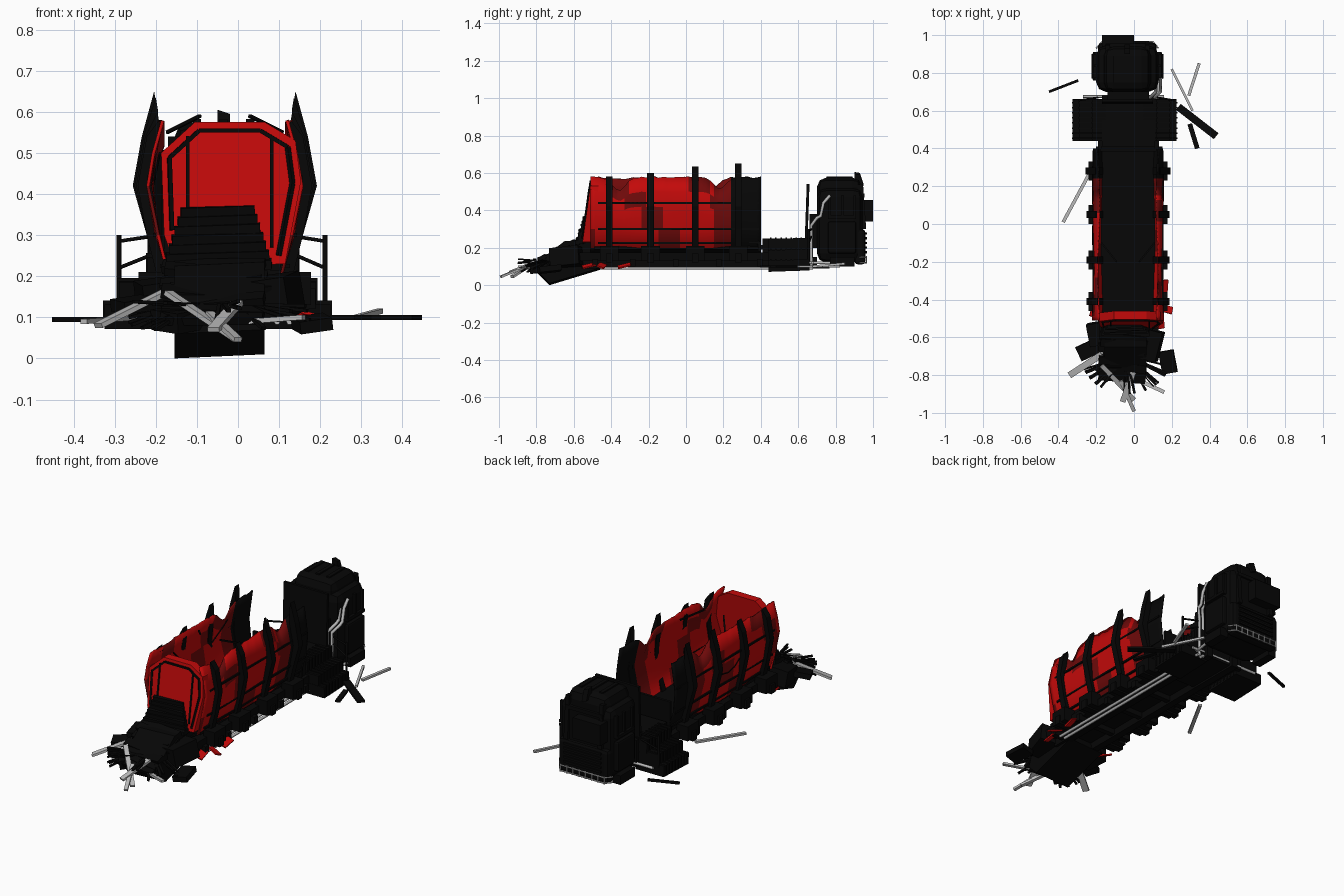
import bpy, bmesh, math, random
from mathutils import Vector, Matrix

random.seed(4)

def material(name, r, g, b):
    m = bpy.data.materials.new(name)
    m.diffuse_color = (r, g, b, 1)
    return m

RED = material("red_paint", 0.55, 0.003, 0.003)
DARK = material("scorched_red", 0.16, 0.003, 0.003)
BLACK = material("charred", 0.002, 0.002, 0.002)
GREY = material("bare_metal", 0.5, 0.5, 0.5)

def finish(name, bm, *mats):
    bmesh.ops.recalc_face_normals(bm, faces=bm.faces)
    me = bpy.data.meshes.new(name)
    bm.to_mesh(me)
    bm.free()
    ob = bpy.data.objects.new(name, me)
    bpy.context.collection.objects.link(ob)
    for m in mats:
        me.materials.append(m)
    return ob

def box(name, lo, hi, mat=BLACK, rot=(0, 0, 0), bevel=0):
    lo, hi = Vector(lo), Vector(hi)
    bm = bmesh.new()
    bmesh.ops.create_cube(bm, size=1, matrix=Matrix.Diagonal((*(hi - lo), 1)))
    if bevel:
        bmesh.ops.bevel(bm, geom=bm.edges[:], offset=bevel, segments=2, profile=0.5, affect='EDGES')
    ob = finish(name, bm, mat)
    ob.location = (lo + hi) / 2
    ob.rotation_euler = [math.radians(a) for a in rot]
    return ob

def beam(name, p, q, w=0.02, h=0.012, mat=BLACK):
    p, q = Vector(p), Vector(q)
    bm = bmesh.new()
    bmesh.ops.create_cube(bm, size=1, matrix=Matrix.Diagonal((w, (q - p).length, h, 1)))
    ob = finish(name, bm, mat)
    ob.location = (p + q) / 2
    ob.rotation_euler = (q - p).to_track_quat('Y', 'Z').to_euler()
    return ob

def tube(name, pts, r, mat=GREY):
    cu = bpy.data.curves.new(name, 'CURVE')
    cu.dimensions = '3D'
    cu.bevel_depth, cu.bevel_resolution, cu.use_fill_caps = r, 1, True
    sp = cu.splines.new('POLY')
    sp.points.add(len(pts) - 1)
    for a, b in zip(sp.points, pts):
        a.co = (*b, 1)
    cu.materials.append(mat)
    ob = bpy.data.objects.new(name, cu)
    bpy.context.collection.objects.link(ob)
    return ob

def plate(name, pts, depth, mat=BLACK):
    """Extrude a closed outline of 3D points along the depth vector."""
    bm = bmesh.new()
    f = bm.faces.new([bm.verts.new(p) for p in pts])
    ext = bmesh.ops.extrude_face_region(bm, geom=[f])
    bmesh.ops.translate(bm, vec=depth, verts=[v for v in ext['geom'] if isinstance(v, bmesh.types.BMVert)])
    return finish(name, bm, mat)

# Burst tank shell: open-topped section with a torn rim
CX = -0.032
HALF = [(0.08, 0.17), (0.14, 0.2), (0.165, 0.3), (0.182, 0.42), (0.175, 0.5), (0.155, 0.58)]
N = 40
bm = bmesh.new()
rows = []
for i in range(N + 1):
    y = -0.51 + 0.91 * i / N
    row = []
    for s in (-1, 1):
        dip = (0.04 + 0.03 * s) * math.exp(-((y + 0.36) / 0.05) ** 2) + 0.06 * math.exp(-((y - 0.16 - 0.02 * s) / 0.05) ** 2)
        rim = dip + random.uniform(0, 0.008)
        half = []
        for k, (hx, z) in enumerate(HALF):
            wave = 0.005 * math.sin(9 * y + 2 * k)
            half.append(bm.verts.new((CX + s * (hx + wave), y, z - rim * max(0, k - 2) / 3)))
        row += half[::-1] if s < 0 else half
    rows.append(row)
for i in range(N):
    for k in range(11):
        f = bm.faces.new((rows[i][k], rows[i][k + 1], rows[i + 1][k + 1], rows[i + 1][k]))
        f.smooth = True
        y = f.calc_center_median().y
        patch = math.sin(14 * y + 1.3 * k)
        f.material_index = 2 if y > 0.24 or 3 < k < 7 else (1 if patch > 0.7 or y > 0.16 else 0)
shell = finish("tank_shell", bm, RED, DARK, BLACK)
sol = shell.modifiers.new("thickness", 'SOLIDIFY')
sol.thickness, sol.offset = 0.008, 0
box("tank_floor", (-0.175, -0.49, 0.19), (0.11, 0.41, 0.215))
box("tank_bulkhead", (-0.18, 0.385, 0.18), (0.12, 0.4, 0.36))

# Leaning octagonal end cap with rim bands
CAP = [(-0.15, 0.22), (-0.18, 0.3), (-0.187, 0.5), (-0.105, 0.575), (0.065, 0.575), (0.14, 0.53), (0.153, 0.43), (0.115, 0.23)]
lean = lambda z: -0.555 + 0.14 * (z - 0.22)
plate("tank_end_cap", [(x, lean(z), z) for x, z in CAP], (0, 0.045, 0), RED)
inner = [(-0.02 + (x + 0.02) * 0.88, 0.4 + (z - 0.4) * 0.88) for x, z in CAP]
for (ax, az), (bx, bz) in zip(inner[1:-1], inner[2:]):
    beam("cap_band", (ax, lean(az) - 0.002, az), (bx, lean(bz) - 0.002, bz), 0.01, 0.01)
for x in (-0.122, 0.082):
    beam("cap_upright", (x, lean(0.27) - 0.002, 0.27), (x, lean(0.54) - 0.002, 0.54), 0.008, 0.008)

# Bent ribs rising past the rim, each on a foot box
for y, top in ((-0.41, 0.58), (-0.19, 0.6), (0.05, 0.635), (0.28, 0.65)):
    for s in (-1, 1):
        grow = 0.012 * (y + 0.41) / 0.69
        out = [(0.165, 0.2), (0.19, 0.3), (0.212 + grow, 0.42), (0.19 + grow, 0.54), (0.16 + grow, top)]
        inn = [(0.155 + grow, top - 0.03), (0.165, 0.52), (0.178, 0.42), (0.16, 0.3), (0.12, 0.18)]
        plate("tank_rib", [(CX + s * x, y - 0.018, z) for x, z in out + inn], (0, 0.036, 0))
        x = CX + s * 0.175
        box("rib_foot", (x - 0.035, y - 0.05, 0.13), (x + 0.035, y + 0.05, 0.21))
        box("foot_lip", (x - 0.045, y - 0.018, 0.12), (x + 0.045, y + 0.018, 0.17))
for s in (-1, 1):
    for hx, z in ((0.184, 0.44), (0.17, 0.3), (0.153, 0.225)):
        beam("side_strap", (CX + s * hx, -0.47, z), (CX + s * hx, 0.39, z), 0.01, 0.01)
    beam("torn_rod", (CX + s * 0.14, -0.1, 0.55), (CX + s * 0.06, -0.2, 0.59), 0.008, 0.008)
tube("hanging_cable", [(-0.19 - 0.03 * math.sin(t * math.pi / 8), -0.3 + t * 0.06, 0.5 - 0.14 * math.sin(t * math.pi / 8)) for t in range(9)], 0.003, BLACK)

# Chassis
box("chassis_deck", (-0.19, -0.58, 0.13), (0.13, 0.44, 0.175))
for x in (-0.13, 0.04):
    box("frame_rail", (x, -0.56, 0.09), (x + 0.04, 0.7, 0.15))
for y in (-0.5, -0.3, -0.07, 0.16, 0.38):
    box("cross_member", (-0.2, y, 0.1), (0.15, y + 0.03, 0.14))
for x in (0.095, 0.125):
    tube("underside_pipe", [(x, -0.46, 0.09), (x, 0.68, 0.09)], 0.008)

# Stepped equipment boxes between tank and cab, with handrails
box("coupling_block", (-0.17, 0.41, 0.1), (0.11, 0.68, 0.25))
for s in (-1, 1):
    c = -0.05
    for w, z0, z1 in ((0.275, 0.075, 0.135), (0.24, 0.13, 0.19), (0.17, 0.18, 0.25)):
        x0, x1 = sorted((c + s * 0.1, c + s * w))
        box("equipment_step", (x0, 0.44, z0), (x1, 0.66, z1), rot=(2, 0, 0))
        for k in range(8):
            y = 0.45 + k * 0.027
            box("step_ridge", (x0 - 0.004, y, z0 + 0.008), (x1 + 0.004, y + 0.008, z1 + 0.006))
for x, xi in ((-0.29, -0.19), (0.212, 0.12)):
    tube("handrail_post", [(x, 0.655, 0.12), (x, 0.655, 0.3)], 0.006, BLACK)
    tube("handrail", [(x, 0.655, 0.285), (xi, 0.67, 0.3)], 0.005, BLACK)
    tube("handrail_brace", [(x, 0.655, 0.22), (xi, 0.67, 0.26)], 0.005, BLACK)

# Cab body, roof, nose and details
box("cab_body", (-0.2, 0.7, 0.12), (0.13, 0.945, 0.52), bevel=0.05)
box("cab_roof", (-0.16, 0.7, 0.42), (0.09, 0.94, 0.575), bevel=0.05)
box("cab_rear_panel", (-0.17, 0.64, 0.23), (0.1, 0.655, 0.54), rot=(-2, 0, 0))
box("cab_rear_block", (-0.14, 0.66, 0.2), (0.08, 0.71, 0.38))
box("cab_nose", (-0.17, 0.93, 0.34), (0.0, 1.0, 0.455))
box("cab_lower_front", (-0.19, 0.9, 0.11), (0.12, 0.96, 0.3), bevel=0.02)
for k in range(5):
    box("grille_slat", (-0.15, 0.935, 0.17 + k * 0.025), (0.08, 0.968, 0.182 + k * 0.025))
for s in (-1, 1):
    x = -0.035 + s * 0.165
    box("cab_door", (x - 0.02, 0.76, 0.17), (x + 0.02, 0.91, 0.34), bevel=0.01)
    box("window_sill", (x - 0.016, 0.76, 0.355), (x + 0.016, 0.91, 0.372))
    for y in (0.76, 0.83, 0.895):
        box("window_post", (x - 0.012, y, 0.36), (x + 0.012, y + 0.015, 0.48))
    box("cab_step", (x - 0.025, 0.77, 0.1), (x + 0.025, 0.9, 0.15))
    xf = x - s * 0.06
    box("front_pillar", (xf - 0.012, 0.925, 0.3), (xf + 0.012, 0.955, 0.54), rot=(4, 0, 0))
box("windscreen_bar", (-0.15, 0.93, 0.47), (0.08, 0.955, 0.49))
plate("torn_roof_fin", [(-0.05, 0.9, 0.54), (-0.05, 0.95, 0.54), (-0.05, 0.93, 0.6), (-0.05, 0.9, 0.605)], (0.03, 0, -0.01))
for x in (-0.1, -0.035, 0.03):
    box("roof_strip", (x - 0.01, 0.75, 0.565), (x + 0.01, 0.89, 0.582))

# Bare pipes on the cab and the front guard rail
for x in (0.11, 0.085):
    tube("exhaust_pipe", [(x, 0.67, 0.09), (x, 0.67, 0.32), (x + 0.03, 0.7, 0.36), (x + 0.03, 0.72, 0.37), (x + 0.03, 0.735, 0.44), (x + 0.03, 0.77, 0.48)], 0.009)
tube("cab_side_pipe", [(0.12, 0.66, 0.12), (0.135, 0.77, 0.12), (0.135, 0.87, 0.11)], 0.008)
tube("cross_pipe", [(-0.27, 0.675, 0.12), (0.16, 0.675, 0.12)], 0.008)
ARC = [(-0.2, 0.93), (-0.17, 0.965), (0.1, 0.965), (0.13, 0.93)]
for z in (0.12, 0.15):
    tube("guard_rail", [(x, y, z) for x, y in ARC], 0.004)
for k in range(8):
    x = -0.17 + k * 0.27 / 7
    tube("guard_post", [(x, 0.965, 0.115), (x, 0.965, 0.155)], 0.004)

# Collapsed tail: tilted block, slats spilling from the cap
plate("tail_block", [(-0.155, y, z) for y, z in ((-0.79, 0.06), (-0.73, 0.0), (-0.45, 0.085), (-0.5, 0.23), (-0.65, 0.225), (-0.76, 0.14))], (0.22, 0, 0.01))
for k in range(7):
    z = 0.36 - k * 0.022
    w = 0.09 + 0.007 * k
    box("spilled_slat", (-0.05 - w, lean(z) - 0.012 - 0.004 * k, z - 0.013), (-0.05 + w, lean(z) + 0.02, z + 0.01), rot=(8, -2, random.uniform(-4, 4)))
for k in range(8):
    y = -0.6 - k * 0.03
    x = random.uniform(-0.06, -0.03)
    box("tail_plank", (x - 0.13, y - 0.025, 0.215 - k * 0.018), (x + 0.12, y + 0.02, 0.235 - k * 0.018), rot=(24, random.uniform(-6, 6), random.uniform(-10, 10)))
for lo, hi, r in (((-0.3, -0.7, 0.12), (-0.16, -0.62, 0.15), 25), ((0.04, -0.72, 0.1), (0.14, -0.56, 0.2), -15), ((0.14, -0.79, 0.07), (0.22, -0.67, 0.1), 10), ((-0.24, -0.64, 0.1), (-0.14, -0.52, 0.19), 10), ((-0.19, -0.82, 0.07), (-0.1, -0.72, 0.12), 40)):
    box("tail_chunk", lo, hi, rot=(6, -8, r))

# Loose grey and black debris beams
for p, q, w in (((-0.34, -0.8, 0.08), (-0.17, -0.69, 0.165), 0.035), ((0.0, -0.99, 0.045), (-0.07, -0.83, 0.11), 0.02),
                ((-0.17, -0.75, 0.16), (0.0, -0.93, 0.045), 0.025), ((0.16, -0.89, 0.1), (0.03, -0.83, 0.09), 0.02),
                ((-0.06, -0.94, 0.07), (0.02, -0.72, 0.16), 0.03), ((0.2, 0.82, 0.1), (0.31, 0.6, 0.1), 0.013),
                ((0.29, 0.68, 0.1), (0.345, 0.85, 0.115), 0.016), ((-0.375, 0.01, 0.09), (-0.24, 0.26, 0.1), 0.018)):
    beam("loose_metal_beam", p, q, w, 0.012, GREY)
for p, q, w in (((0.235, 0.62, 0.1), (0.435, 0.465, 0.1), 0.04), ((0.295, 0.53, 0.1), (0.335, 0.4, 0.1), 0.025), ((-0.45, 0.7, 0.095), (-0.295, 0.76, 0.095), 0.014)):
    beam("charred_beam", p, q, w, 0.012)
for k in range(22):
    a = math.radians(random.uniform(195, 345))
    base = Vector((-0.04 + 0.1 * math.cos(a), -0.7 + 0.08 * math.sin(a), 0.13))
    tip = base + Vector((math.cos(a) * 0.14, math.sin(a) * 0.12, random.uniform(-0.06, 0.01)))
    beam("tail_splinter", base, tip, random.uniform(0.006, 0.014), 0.008)
for x, y in ((0.16, -0.33), (0.17, -0.45), (0.14, -0.52), (-0.2, -0.48)):
    box("paint_shard", (x - 0.02, y - 0.035, 0.1), (x + 0.02, y + 0.035, 0.108), RED, (15, 20, random.uniform(0, 90)))
